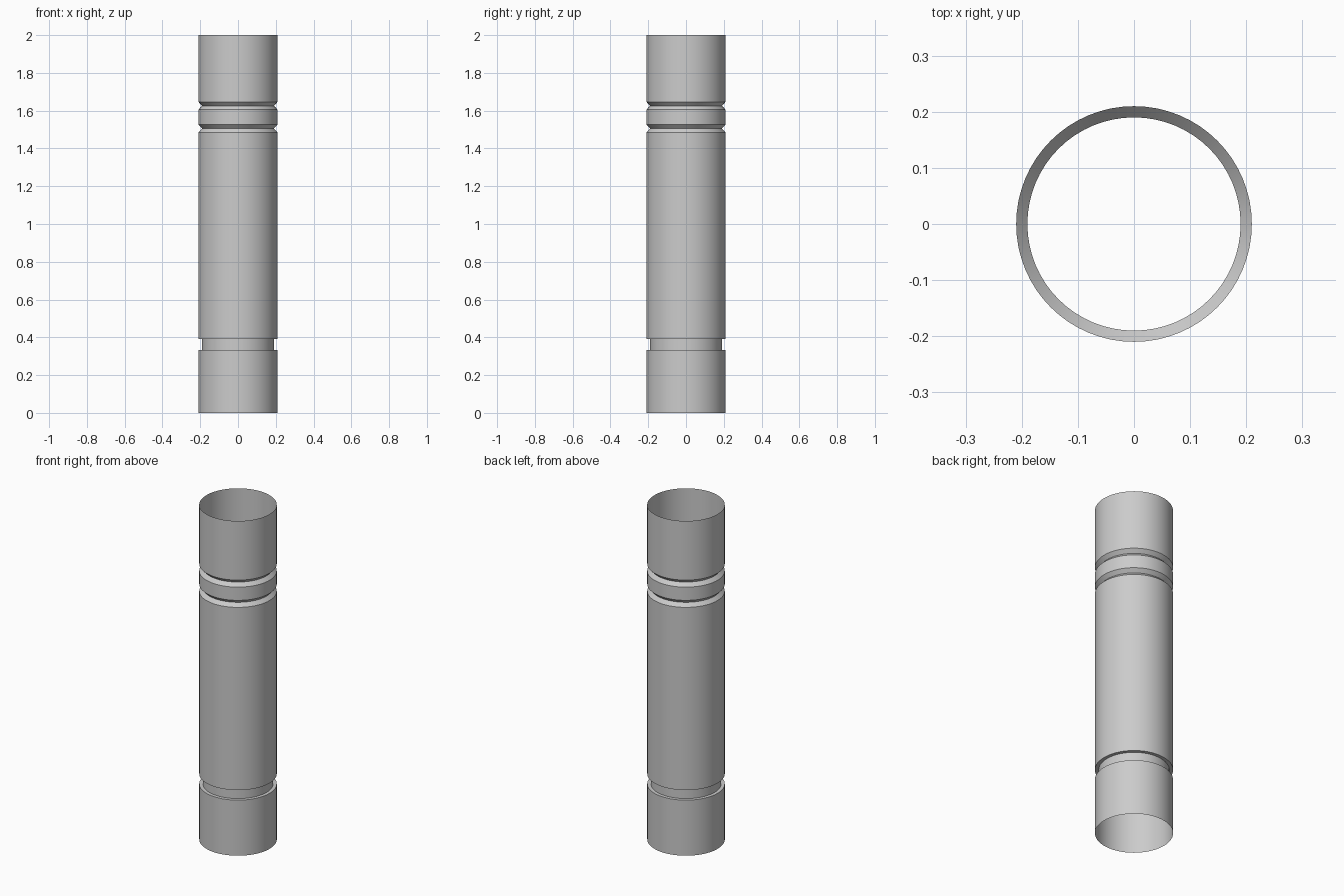
import bpy, bmesh
from math import cos, sin, tau

if "Cube" in bpy.data.objects:
    bpy.data.objects.remove(bpy.data.objects["Cube"])

R, G, SEGMENTS = 0.21, 0.19, 64

# Half profile (radius, height): square groove low down, two V grooves near the top
profile = [(R, 0), (R, 0.332), (G, 0.332), (G, 0.392), (R, 0.392)]
for z in (1.505, 1.626):
    profile += [(R, z - 0.021), (G, z), (R, z + 0.021)]
profile.append((R, 2))

# Open-ended thin sleeve, turned around z
bm = bmesh.new()
rings = [[bm.verts.new((r * cos(tau * i / SEGMENTS), r * sin(tau * i / SEGMENTS), z))
          for i in range(SEGMENTS)] for r, z in profile]
for low, high in zip(rings, rings[1:]):
    for i in range(SEGMENTS):
        j = (i + 1) % SEGMENTS
        bm.faces.new((low[i], low[j], high[j], high[i]))
mesh = bpy.data.meshes.new("grooved_sleeve")
bm.to_mesh(mesh)
bm.free()
sleeve = bpy.data.objects.new("grooved_sleeve", mesh)
bpy.context.collection.objects.link(sleeve)

# Smooth walls with crisp groove edges
bpy.context.view_layer.objects.active = sleeve
sleeve.select_set(True)
bpy.ops.object.shade_smooth_by_angle(angle=0.52)
